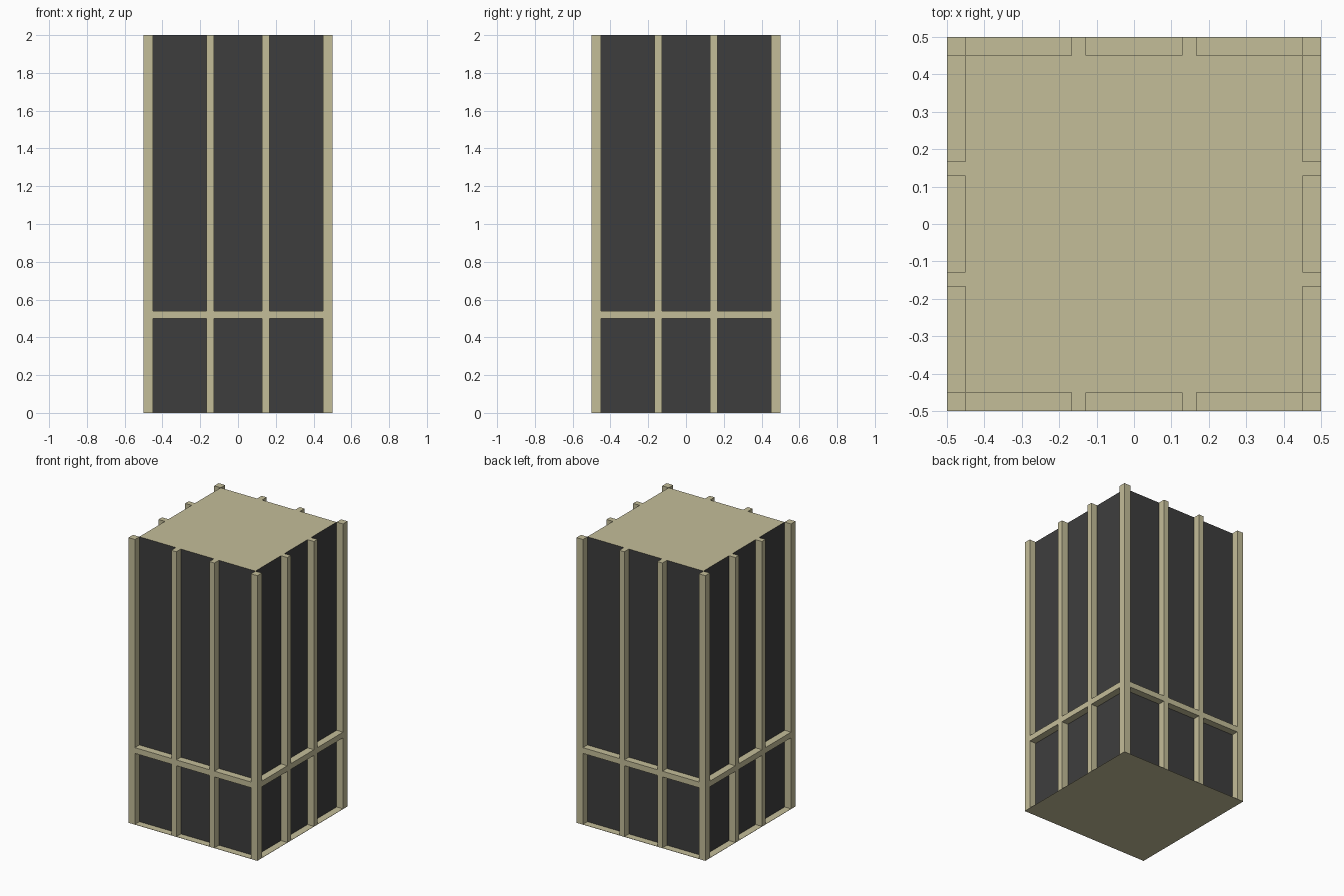
import bpy, bmesh, math
from mathutils import Matrix

if "Cube" in bpy.data.objects:
    bpy.data.objects.remove(bpy.data.objects["Cube"])


def material(name, rgb):
    m = bpy.data.materials.new(name)
    m.diffuse_color = (*rgb, 1)
    m.use_nodes = True
    m.node_tree.nodes["Principled BSDF"].inputs["Base Color"].default_value = m.diffuse_color
    return m


BEIGE = material("beige stone", (0.552, 0.510, 0.318))
DARK = material("dark panel", (0.048, 0.048, 0.048))


def box(name, lo, hi, mat, turn=0):
    """Box between two corners, turned about z by quarter turns."""
    bm = bmesh.new()
    bmesh.ops.create_cube(bm, size=1)
    for v in bm.verts:
        for i in range(3):
            v.co[i] = lo[i] if v.co[i] < 0 else hi[i]
    bm.transform(Matrix.Rotation(turn * math.pi / 2, 4, 'Z'))
    bm.normal_update()
    me = bpy.data.meshes.new(name)
    bm.to_mesh(me)
    bm.free()
    me.materials.append(mat)
    ob = bpy.data.objects.new(name, me)
    bpy.context.collection.objects.link(ob)
    return ob


H, OUT, IN = 2.0, 0.5, 0.45       # height, outer face, panel face
P0, P1 = 0.128, 0.167             # inner and outer edge of the middle posts

# Thin floor plate
box("floor_plate", (-OUT, -OUT, 0), (OUT, OUT, 0.002), BEIGE)

# Core with dark walls and a beige roof
core = box("core", (-IN, -IN, 0.001), (IN, IN, H), DARK)
core.data.materials.append(BEIGE)
for p in core.data.polygons:
    p.material_index = 1 if p.normal.z > 0.5 else 0

# Each side: one corner post, two middle posts, three beam segments
for t, side in enumerate(("front", "right", "back", "left")):
    box(f"{side}_corner_post", (-OUT, -OUT, 0), (-IN, -IN, H), BEIGE, t)
    for x0, x1 in ((-P1, -P0), (P0, P1)):
        box(f"{side}_post", (x0, -OUT, 0), (x1, -IN, H), BEIGE, t)
    for x0, x1 in ((-IN, -P1), (-P0, P0), (P1, IN)):
        box(f"{side}_beam", (x0, -OUT, 0.5), (x1, -IN, 0.54), BEIGE, t)
